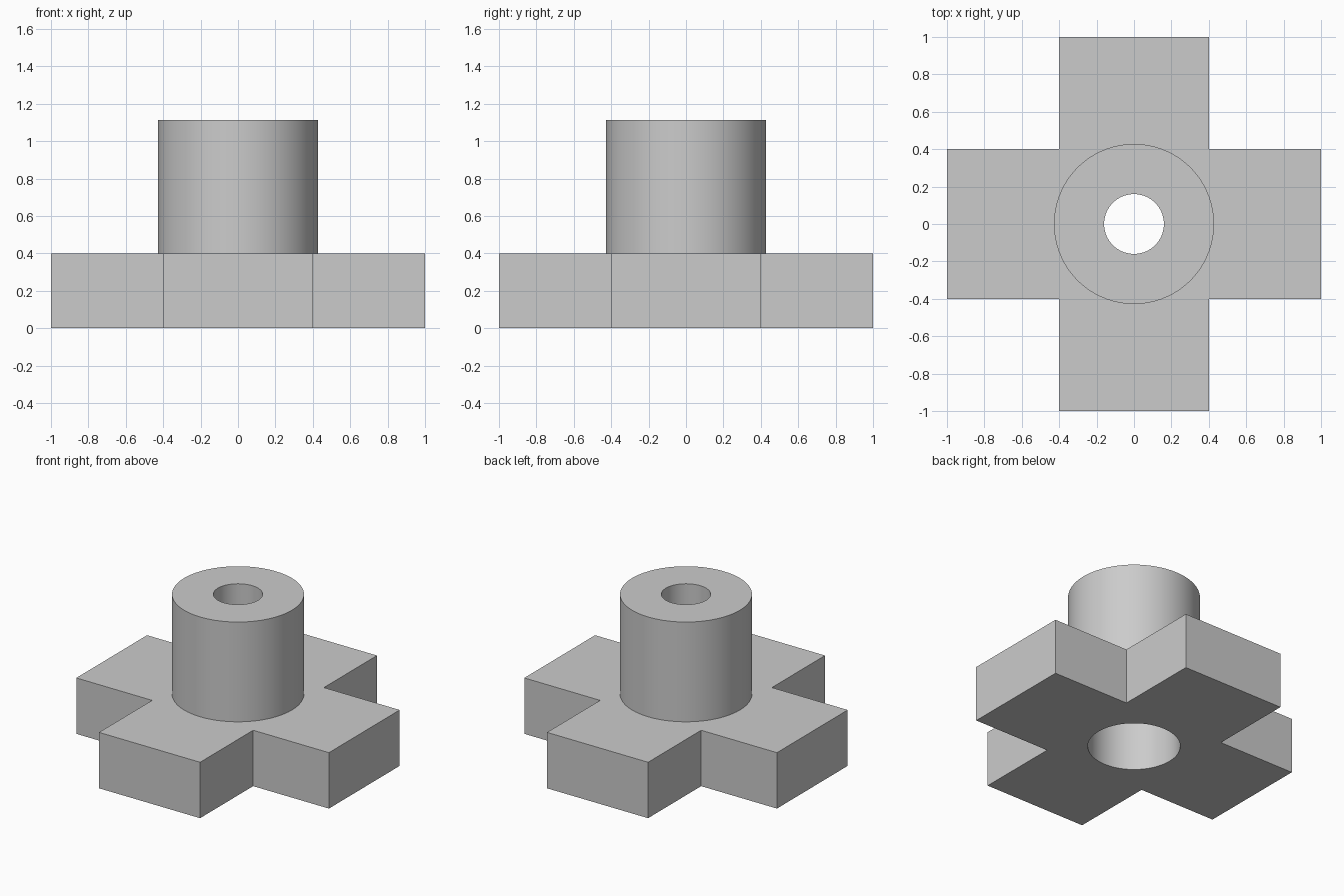
import bpy, bmesh, math

cube = bpy.data.objects.get("Cube")
if cube:
    bpy.data.objects.remove(cube, do_unlink=True)

ARM, HALF, BASE_H, TOP = 1.0, 0.4, 0.4, 1.114
BOSS_R, HOLE_R, BORE_R = 0.428, 0.16, 0.3

grey = bpy.data.materials.new("light_grey")
grey.use_nodes = True
colour = (0.6, 0.6, 0.6, 1)
grey.diffuse_color = colour
grey.node_tree.nodes["Principled BSDF"].inputs["Base Color"].default_value = colour


def cylinder(name, radius, z0, z1):
    bpy.ops.mesh.primitive_cylinder_add(
        vertices=72, radius=radius, depth=z1 - z0, location=(0, 0, (z0 + z1) / 2))
    obj = bpy.context.object
    obj.name = name
    obj.data.materials.append(grey)
    return obj


def combine(target, tool, operation):
    mod = target.modifiers.new(tool.name, "BOOLEAN")
    mod.operation, mod.solver, mod.object = operation, "EXACT", tool
    bpy.context.view_layer.objects.active = target
    bpy.ops.object.modifier_apply(modifier=mod.name)
    bpy.data.objects.remove(tool, do_unlink=True)


# Cross-shaped base: three corners of one arm pair, turned four times
bm = bmesh.new()
outline = []
for turn in range(4):
    c, s = round(math.cos(turn * math.pi / 2)), round(math.sin(turn * math.pi / 2))
    for x, y in ((ARM, -HALF), (ARM, HALF), (HALF, HALF)):
        outline.append(bm.verts.new((c * x - s * y, s * x + c * y, 0)))
floor = bm.faces.new(outline)
top = bmesh.ops.extrude_face_region(bm, geom=[floor])["geom"]
bmesh.ops.translate(bm, vec=(0, 0, BASE_H),
                    verts=[v for v in top if isinstance(v, bmesh.types.BMVert)])
bmesh.ops.recalc_face_normals(bm, faces=bm.faces)
mesh = bpy.data.meshes.new("cross_hub")
bm.to_mesh(mesh)
bm.free()
mesh.materials.append(grey)
hub = bpy.data.objects.new("cross_hub", mesh)
bpy.context.collection.objects.link(hub)

# Round boss, through hole and wider bore from below
combine(hub, cylinder("boss", BOSS_R, BASE_H / 2, TOP), "UNION")
combine(hub, cylinder("through_hole", HOLE_R, -0.1, TOP + 0.1), "DIFFERENCE")
combine(hub, cylinder("lower_bore", BORE_R, -0.1, BASE_H), "DIFFERENCE")

# Smooth round walls with crisp rims
bpy.ops.object.select_all(action="DESELECT")
hub.select_set(True)
bpy.context.view_layer.objects.active = hub
bpy.ops.object.shade_smooth_by_angle(angle=math.radians(30))
